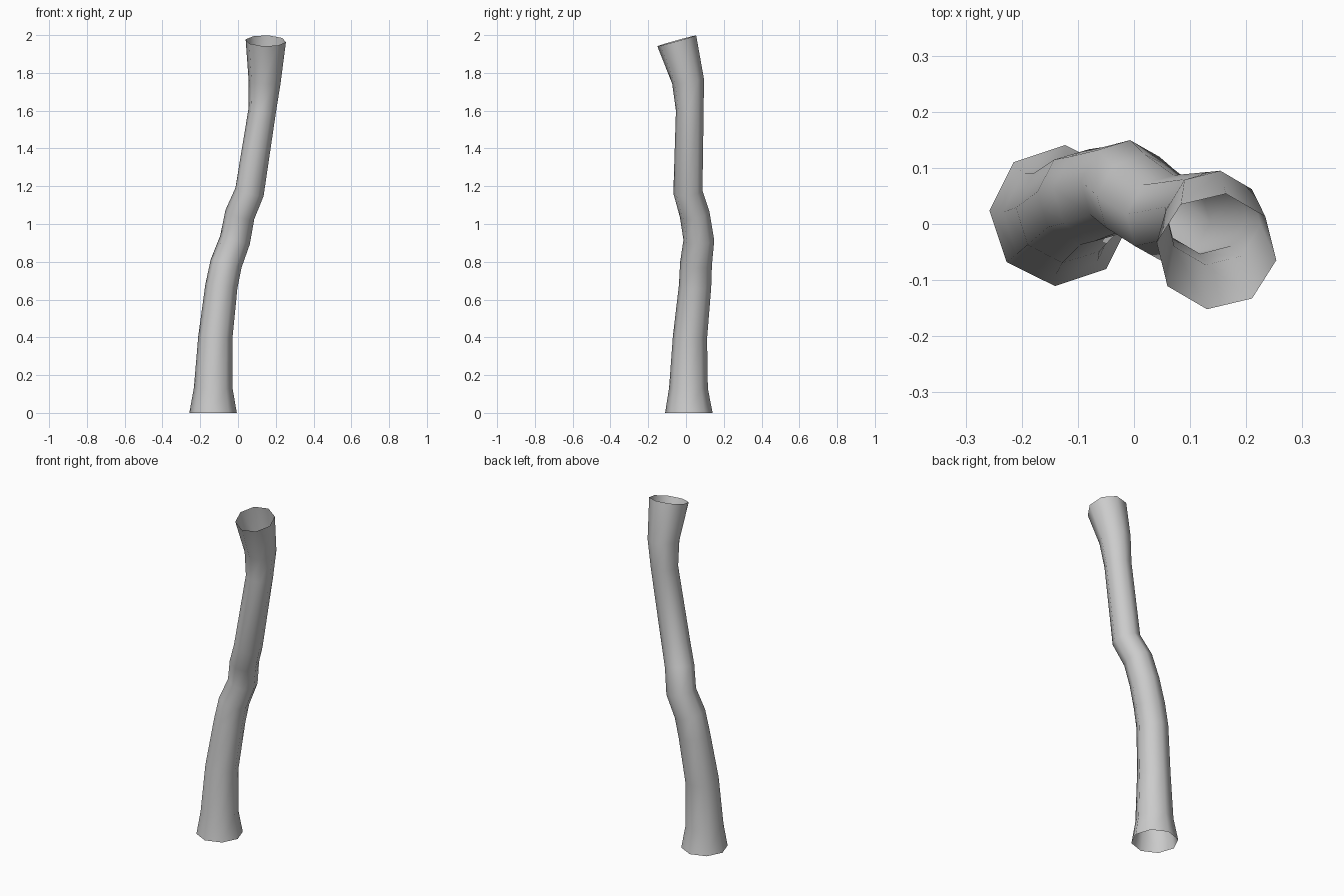
import bpy, bmesh, math
from mathutils import Vector

if "Cube" in bpy.data.objects:
    bpy.data.objects.remove(bpy.data.objects["Cube"])

SIDES = 8
# centreline of the crooked trunk: x, y, z, radius
PATH = [
    (-0.132, 0.015, 0.00, 0.126),
    (-0.131, 0.013, 0.13, 0.103),
    (-0.120, 0.021, 0.40, 0.091),
    (-0.088, 0.048, 0.67, 0.086),
    (-0.063, 0.053, 0.79, 0.085),
    (-0.016, 0.068, 0.915, 0.082),
    (0.010, 0.046, 1.05, 0.080),
    (0.061, 0.010, 1.17, 0.078),
    (0.128, 0.020, 1.60, 0.074),
    (0.141, 0.011, 1.755, 0.086),
    (0.147, -0.049, 1.970, 0.108),
]

pts = [Vector(p[:3]) for p in PATH]
last = len(pts) - 1


def ring_normal(i):
    """Flat base, elsewhere the ring faces along the bend."""
    if i == 0:
        return Vector((0, 0, 1))
    a = (pts[i] - pts[i - 1]).normalized()
    b = (pts[i + 1] - pts[i]).normalized() if i < last else a
    return (a + b).normalized()


# trunk: open-ended eight-sided tube
bm = bmesh.new()
rings = []
for i, p in enumerate(pts):
    n = ring_normal(i)
    u = (Vector((1, 0, 0)) - n * n.x).normalized()
    v = n.cross(u)
    twist = math.radians(-4 - 5 * i / last)
    ring = []
    for k in range(SIDES):
        a = twist + k * math.tau / SIDES
        ring.append(bm.verts.new(p + PATH[i][3] * (u * math.cos(a) + v * math.sin(a))))
    rings.append(ring)
for lo, hi in zip(rings, rings[1:]):
    for k in range(SIDES):
        j = (k + 1) % SIDES
        bm.faces.new((lo[k], lo[j], hi[j], hi[k])).smooth = True

mesh = bpy.data.meshes.new("trunk")
bm.to_mesh(mesh)
bm.free()
bpy.context.collection.objects.link(bpy.data.objects.new("trunk", mesh))
